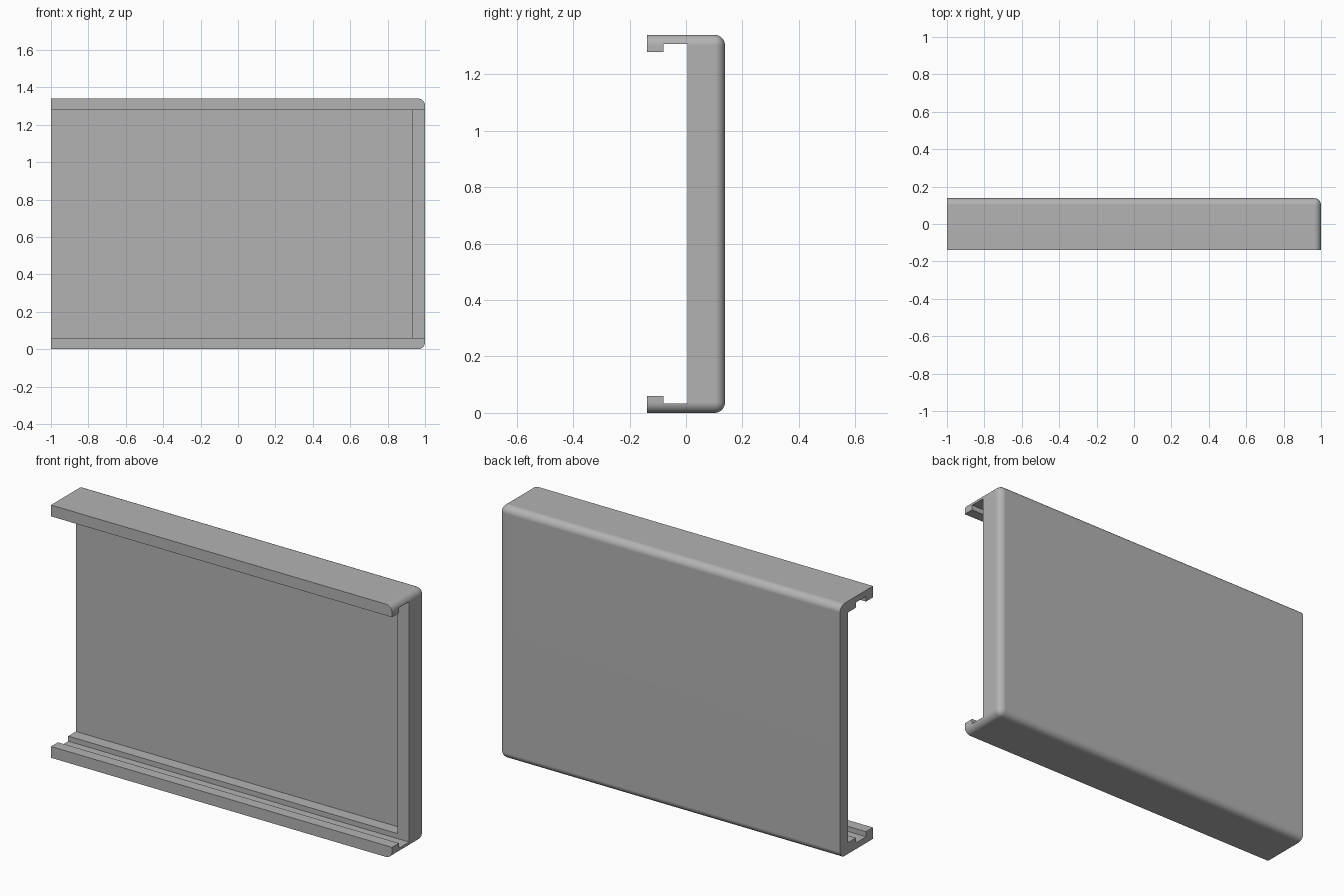
import bpy
import bmesh
from mathutils import Vector

if "Cube" in bpy.data.objects:
    bpy.data.objects.remove(bpy.data.objects["Cube"], do_unlink=True)

HEIGHT = 1.34
DEPTH = 0.138     # half depth
RADIUS = 0.037    # outer rounding
LIP = 0.06        # height of lip and inner ledge
FLOOR = 0.033     # thickness under the groove

grey = bpy.data.materials.new("plain grey")
grey.use_nodes = True
colour = (0.45, 0.45, 0.45, 1)
grey.diffuse_color = colour
grey.node_tree.nodes["Principled BSDF"].inputs["Base Color"].default_value = colour


def box(name, low, high):
    low, high = Vector(low), Vector(high)
    bm = bmesh.new()
    bmesh.ops.create_cube(bm, size=1)
    for v in bm.verts:
        v.co = (low + high) / 2 + v.co * (high - low)
    mesh = bpy.data.meshes.new(name)
    bm.to_mesh(mesh)
    bm.free()
    mesh.materials.append(grey)
    obj = bpy.data.objects.new(name, mesh)
    bpy.context.collection.objects.link(obj)
    return obj


def cut(target, name, x_end, y_low, y_high, margin):
    """Carve a box running in from the open left end, equal top and bottom."""
    cutter = box(name, (-1.2, y_low, margin), (x_end, y_high, HEIGHT - margin))
    mod = target.modifiers.new(name, "BOOLEAN")
    mod.operation = "DIFFERENCE"
    mod.solver = "EXACT"
    mod.object = cutter
    bpy.ops.object.modifier_apply(modifier=mod.name)
    bpy.data.objects.remove(cutter, do_unlink=True)


# Solid cover with the back, end and corner edges rounded
cover = box("sliding_cover", (-1, -DEPTH, 0), (1, DEPTH, HEIGHT))
bm = bmesh.new()
bm.from_mesh(cover.data)
rounded = []
for e in bm.edges:
    mid = (e.verts[0].co + e.verts[1].co) / 2
    if mid.x > -0.9 and mid.y > -DEPTH + 0.01:
        rounded.append(e)
bmesh.ops.bevel(bm, geom=rounded, offset=RADIUS, offset_type="OFFSET",
                segments=8, profile=0.5, affect="EDGES")
bm.to_mesh(cover.data)
bm.free()

bpy.ops.object.select_all(action="DESELECT")
bpy.context.view_layer.objects.active = cover
cover.select_set(True)

# Opening between the lips, sliding groove, then shallow inner recess
cut(cover, "opening", 1.2, -0.3, -0.04, LIP)
cut(cover, "groove", 1.2, -0.08, 0.006, FLOOR)
cut(cover, "recess", 0.93, -0.03, 0.07, LIP)

bpy.ops.object.shade_smooth_by_angle(angle=0.6)
normals = cover.modifiers.new("even shading", "WEIGHTED_NORMAL")
normals.keep_sharp = True
